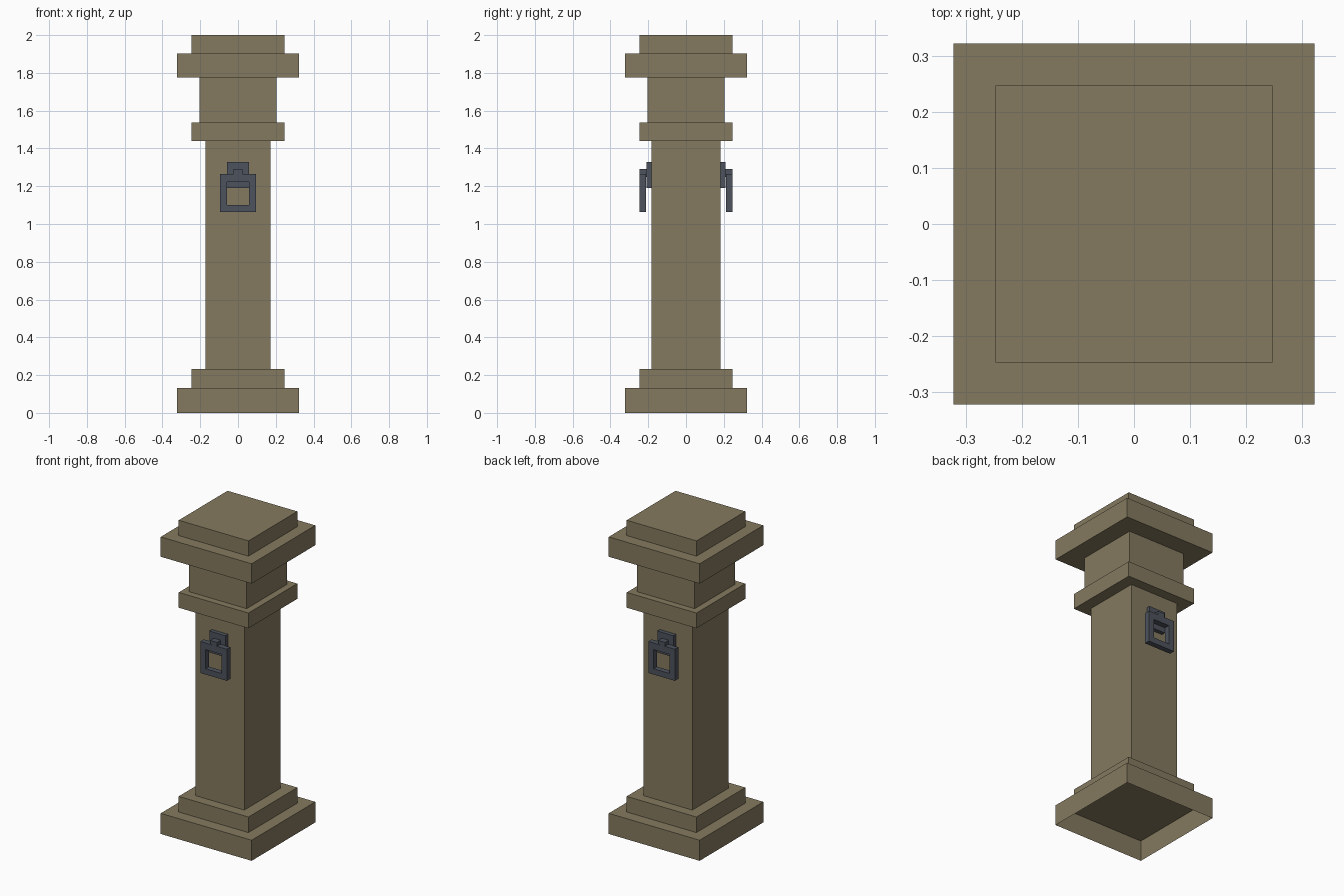
import bpy, bmesh

if "Cube" in bpy.data.objects:
    bpy.data.objects.remove(bpy.data.objects["Cube"])


def material(name, rgb):
    m = bpy.data.materials.new(name)
    m.diffuse_color = (*rgb, 1)
    m.use_nodes = True
    m.node_tree.nodes["Principled BSDF"].inputs["Base Color"].default_value = m.diffuse_color
    return m


stone = material("weathered_stone", (0.235, 0.195, 0.115))
iron = material("dark_iron", (0.075, 0.085, 0.108))


def finish(name, bm, mat):
    bmesh.ops.recalc_face_normals(bm, faces=bm.faces)
    me = bpy.data.meshes.new(name)
    bm.to_mesh(me)
    bm.free()
    me.materials.append(mat)
    ob = bpy.data.objects.new(name, me)
    bpy.context.collection.objects.link(ob)
    return ob


def box(name, x, y, z, mat, open_bottom=False):
    """Box from (min, max) ranges on each axis."""
    bm = bmesh.new()
    bmesh.ops.create_cube(bm, size=1)
    for v in bm.verts:
        v.co = [r[0] if c < 0 else r[1] for c, r in zip(v.co, (x, y, z))]
    if open_bottom:
        low = [f for f in bm.faces if all(v.co.z < z[0] + 1e-4 for v in f.verts)]
        bmesh.ops.delete(bm, geom=low, context='FACES_ONLY')
    return finish(name, bm, mat)


def square_ring(name, outer, inner, y, mat):
    """Rectangular frame; outer and inner are (half width, z low, z high)."""
    bm = bmesh.new()
    loops = []
    for w, z0, z1 in (outer, inner):
        for d in y:
            loops.append([bm.verts.new((px, d, pz)) for px, pz in
                          ((-w, z0), (w, z0), (w, z1), (-w, z1))])
    of, ob, nf, nb = loops
    for a, b in ((of, ob), (ob, nb), (nb, nf), (nf, of)):
        for i in range(4):
            j = (i + 1) % 4
            bm.faces.new((a[i], a[j], b[j], b[i]))
    return finish(name, bm, mat)


# Stacked stone blocks: name, half width, half depth, z low, z high
for name, w, d, z0, z1 in (
        ("base_plinth", 0.322, 0.322, 0, 0.132),
        ("base_step", 0.247, 0.247, 0.132, 0.232),
        ("shaft", 0.173, 0.183, 0.232, 1.44),
        ("collar", 0.247, 0.247, 1.44, 1.538),
        ("neck", 0.204, 0.204, 1.538, 1.775),
        ("cap_slab", 0.322, 0.322, 1.775, 1.902),
        ("cap_top", 0.247, 0.247, 1.902, 2.0)):
    box(name, (-w, w), (-d, d), (z0, z1), stone, name == "base_plinth")

# Iron hitching ring on the front and back
for side, s in (("front", -1), ("back", 1)):
    def depth(a, b):
        return tuple(sorted((s * a, s * b)))
    box(side + "_ring_plate", (-0.057, 0.057), depth(0.18, 0.209), (1.19, 1.327), iron)
    box(side + "_ring_hook", (-0.024, 0.024), depth(0.205, 0.246), (1.25, 1.29), iron)
    square_ring(side + "_ring", (0.094, 1.063, 1.265), (0.057, 1.10, 1.222),
                depth(0.212, 0.247), iron)
